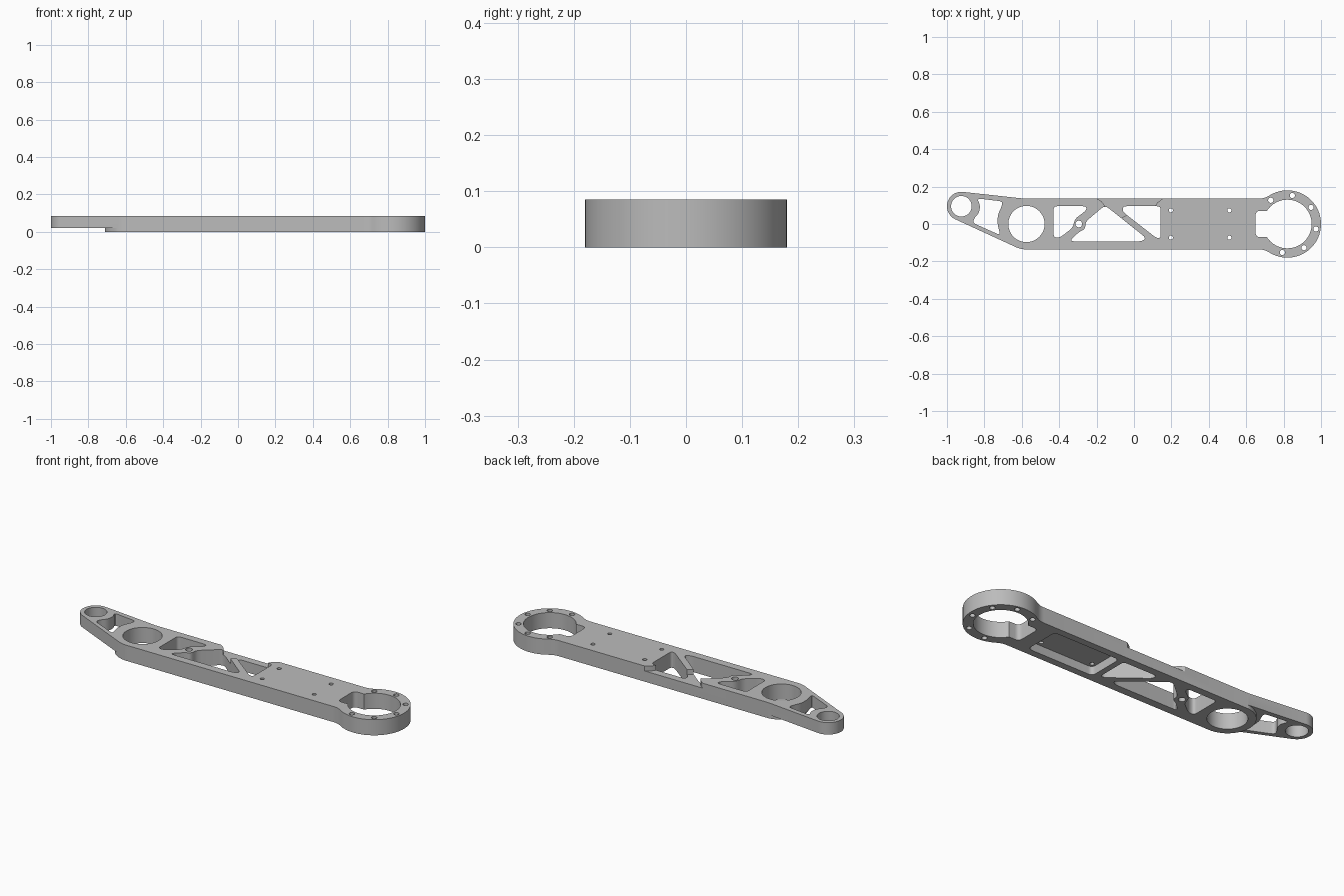
import bpy, bmesh
from math import cos, sin, radians, pi
from mathutils import Vector

old = bpy.data.objects.get("Cube")
if old:
    bpy.data.objects.remove(old, do_unlink=True)

TOP = 0.085
BIG, MID, TIP = (0.82, 0.0), (-0.575, 0.0), (-0.923, 0.095)

grey = bpy.data.materials.new("machined_grey")
grey.use_nodes = True
grey.diffuse_color = (0.5, 0.5, 0.5, 1)
grey.node_tree.nodes["Principled BSDF"].inputs["Base Color"].default_value = (0.5, 0.5, 0.5, 1)


def arc(c, r, a0, a1, n):
    angles = [radians(a0 + (a1 - a0) * i / n) for i in range(n + 1)]
    return [(c[0] + r * cos(a), c[1] + r * sin(a)) for a in angles]


def circle(c, r, n=48):
    return arc(c, r, 0, 360, n)[:-1]


def rounded(points, r, n=5):
    """Replace each corner with a smooth quadratic fillet."""
    out = []
    pts = [Vector(p) for p in points]
    for i, p in enumerate(pts):
        a, b = pts[i - 1] - p, pts[(i + 1) % len(pts)] - p
        s = p + a.normalized() * min(r, a.length * 0.45)
        e = p + b.normalized() * min(r, b.length * 0.45)
        for k in range(n + 1):
            t = k / n
            out.append(tuple(s * (1 - t) ** 2 + p * 2 * t * (1 - t) + e * t * t))
    return out


def prism(name, outline, z0, z1):
    bm = bmesh.new()
    face = bm.faces.new([bm.verts.new((x, y, z0)) for x, y in outline])
    ext = bmesh.ops.extrude_face_region(bm, geom=[face])
    verts = [v for v in ext["geom"] if isinstance(v, bmesh.types.BMVert)]
    bmesh.ops.translate(bm, verts=verts, vec=(0, 0, z1 - z0))
    bmesh.ops.recalc_face_normals(bm, faces=bm.faces)
    mesh = bpy.data.meshes.new(name)
    bm.to_mesh(mesh)
    bm.free()
    mesh.materials.append(grey)
    obj = bpy.data.objects.new(name, mesh)
    bpy.context.collection.objects.link(obj)
    return obj


# Arm outline: tip eye, middle boss, straight beam, blended ring end
upper_neck = arc((0.669, 0.236), 0.1, 270, 302.6, 8)
outline = (arc(TIP, 0.077, 84, 245, 24) + arc(MID, 0.136, 245, 270, 8)
           + [(x, -y) for x, y in upper_neck]
           + arc(BIG, 0.18, -122.6, 122.6, 56)[1:]
           + upper_neck[::-1][1:] + [(-0.59, 0.136)])
arm = prism("lever_arm", outline, 0, TOP)
bpy.context.view_layer.objects.active = arm
arm.select_set(True)


def cut(points, z0=-0.1, z1=0.2):
    cutter = prism("cutter", points, z0, z1)
    cutter.hide_render = True
    mod = arm.modifiers.new("cut", 'BOOLEAN')
    mod.operation, mod.solver, mod.object = 'DIFFERENCE', 'EXACT', cutter
    bpy.ops.object.modifier_apply(modifier=mod.name)
    bpy.data.objects.remove(cutter, do_unlink=True)


# Raised underside of the tip, stepped around the middle boss
cut(arc(MID, 0.137, 90, 270, 32) + [(-1.1, -0.3), (-1.1, 0.3)], -0.1, 0.02)

# Underside pocket behind the solid plate
cut(rounded([(0.175, -0.098), (0.57, -0.098), (0.57, 0.098), (0.175, 0.098)], 0.025), -0.1, 0.045)

# Clearance recess on the rear edge
cut([(-0.2, 0.2), (-0.2, 0.137), (-0.175, 0.122), (-0.157, 0.1), (-0.15, 0.07),
     (-0.07, 0.03), (-0.01, 0.065), (0.11, 0.09), (0.125, 0.115), (0.155, 0.137), (0.155, 0.2)],
    0.058, 0.2)

# Main bores and the ring's side slot
cut(circle(BIG, 0.13, 64))
cut(circle(MID, 0.097))
cut(circle(TIP, 0.055, 40))
cut(rounded([(0.65, -0.07), (0.78, -0.07), (0.78, 0.07), (0.65, 0.07)], 0.025))

# Lightening windows
cut(rounded([(-0.84, 0.137), (-0.705, 0.121), (-0.705, 0.1), (-0.728, 0.05), (-0.73, 0.0),
             (-0.715, -0.06), (-0.86, 0.005), (-0.855, 0.03), (-0.828, 0.06), (-0.822, 0.1)], 0.02))
cut(rounded([(-0.43, 0.095), (-0.255, 0.095), (-0.255, 0.073), (-0.315, 0.028),
             (-0.328, -0.02), (-0.395, -0.072), (-0.43, -0.072)], 0.02))
cut(rounded([(-0.155, 0.1), (0.065, -0.075), (0.04, -0.093), (-0.335, -0.093),
             (-0.335, -0.08), (-0.29, -0.04), (-0.262, -0.028), (-0.258, 0.013)], 0.025))
cut(rounded([(-0.06, 0.095), (0.143, 0.095), (0.143, -0.075), (0.12, -0.075),
             (-0.06, 0.065)], 0.02))

# Bolt holes: ring flange, plate and strut boss
for k in range(6):
    a = radians(125 - 45 * k)
    cut(circle((BIG[0] + 0.155 * cos(a), 0.155 * sin(a)), 0.014, 16))
for x in (0.197, 0.51):
    for y in (-0.073, 0.073):
        cut(circle((x, y), 0.011, 16))
cut(circle((-0.295, 0.0), 0.018, 20))

bpy.ops.object.shade_smooth_by_angle(angle=radians(30))
